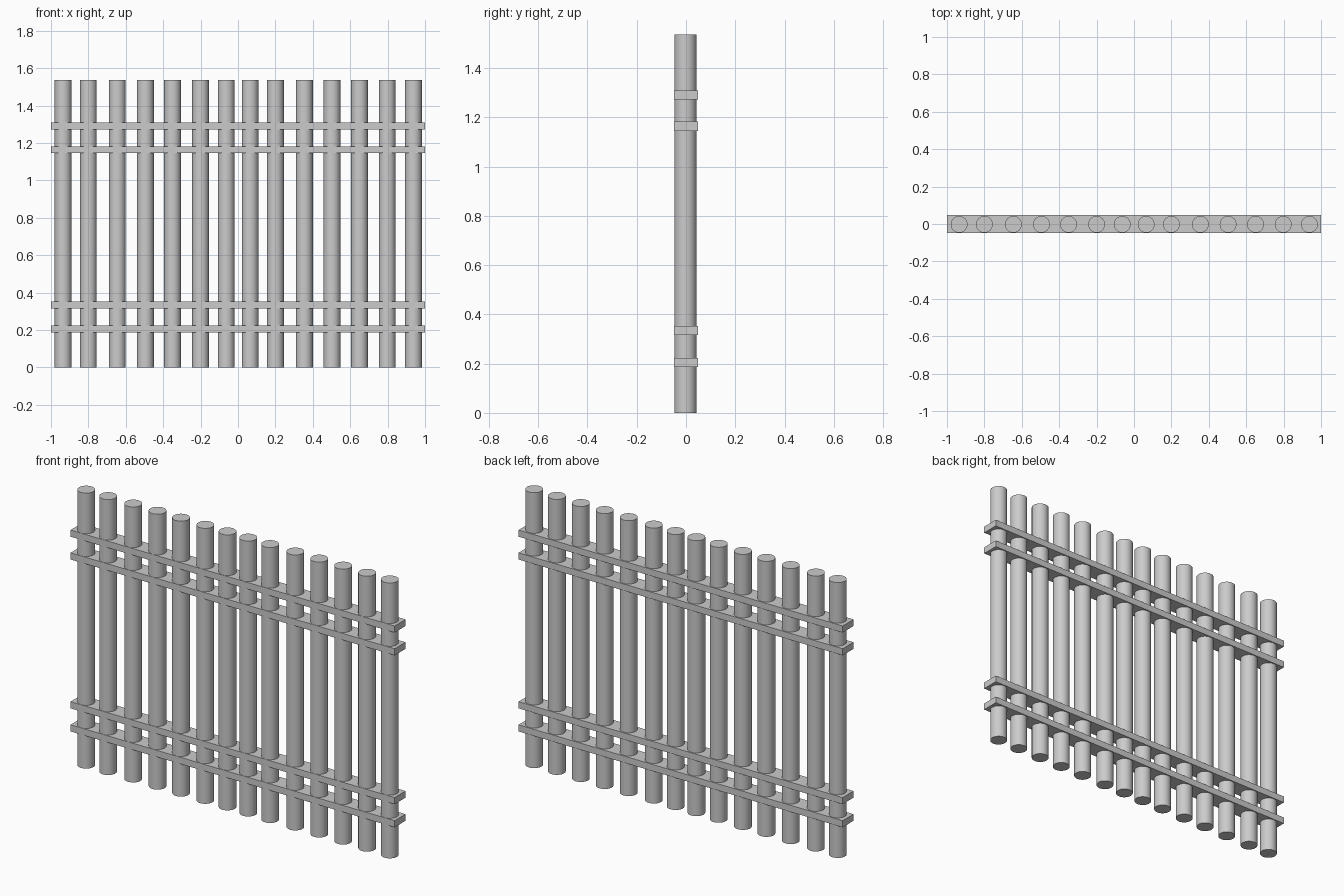
import bpy
import math

if "Cube" in bpy.data.objects:
    bpy.data.objects.remove(bpy.data.objects["Cube"])

POLE_X = [-0.935, -0.80, -0.645, -0.495, -0.35, -0.20, -0.063,
          0.065, 0.20, 0.355, 0.503, 0.65, 0.798, 0.938]
RAIL_Z = [0.205, 0.334, 1.164, 1.291]
HEIGHT = 1.536


def add_pole(i, x):
    bpy.ops.mesh.primitive_cylinder_add(vertices=32, radius=0.0448, depth=HEIGHT,
                                        location=(x, -0.002, HEIGHT / 2))
    bpy.context.object.name = f"fence_pole_{i + 1}"
    bpy.ops.object.shade_smooth_by_angle(angle=math.radians(30))


def add_rail(i, z):
    bpy.ops.mesh.primitive_cube_add(size=1, location=(0, 0, z))
    rail = bpy.context.object
    rail.name = f"cross_rail_{i + 1}"
    rail.scale = (2.0, 0.096, 0.037)
    bpy.ops.object.transform_apply(location=False, rotation=False, scale=True)


# upright round poles
for i, x in enumerate(POLE_X):
    add_pole(i, x)

# flat cross rails the poles pass through
for i, z in enumerate(RAIL_Z):
    add_rail(i, z)
